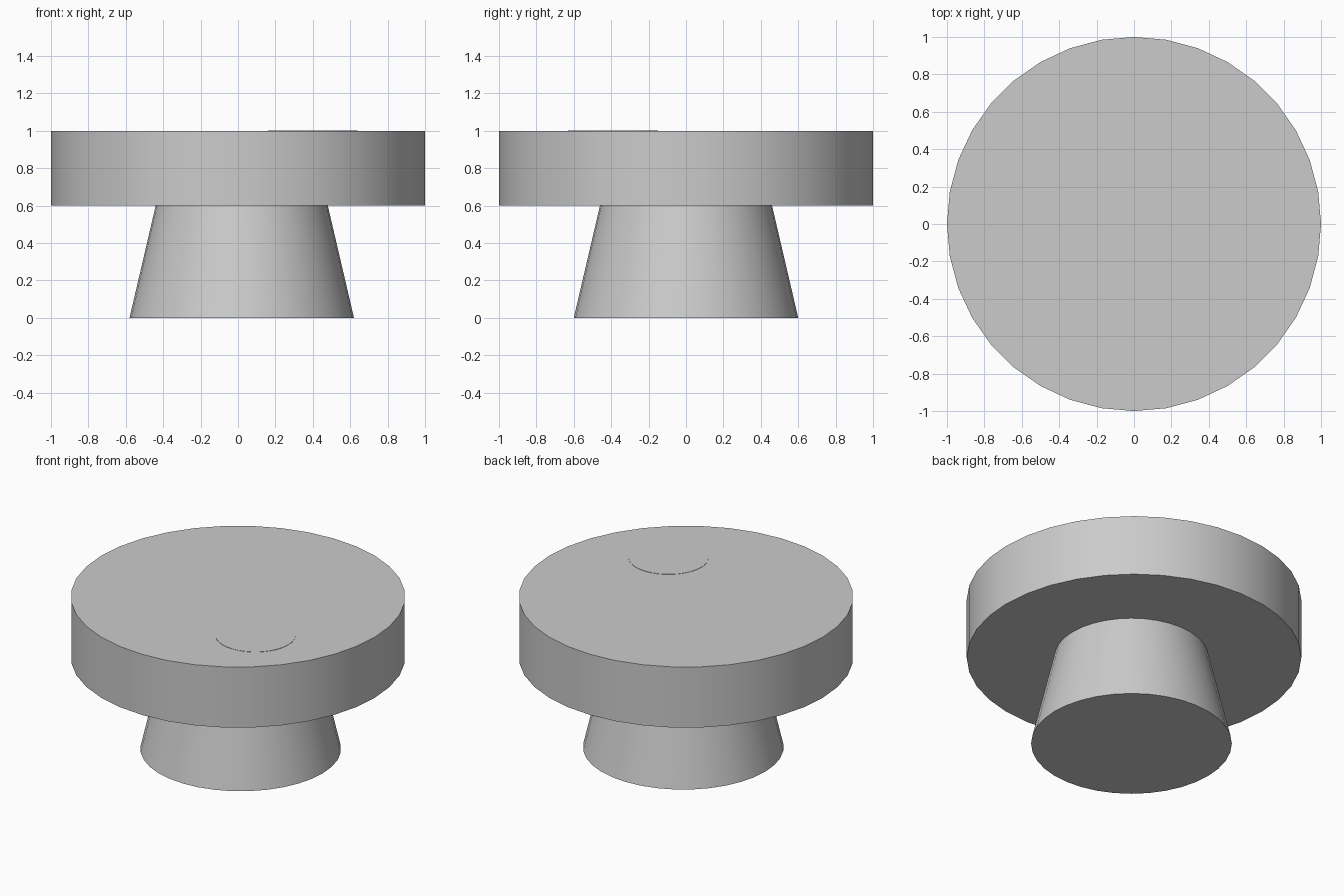
import bpy
import math

cube = bpy.data.objects.get("Cube")
if cube:
    bpy.data.objects.remove(cube, do_unlink=True)

# Single plain grey finish
grey = bpy.data.materials.new("plain grey")
grey.use_nodes = True
colour = (0.6, 0.6, 0.6, 1.0)
grey.diffuse_color = colour
grey.node_tree.nodes["Principled BSDF"].inputs["Base Color"].default_value = colour


def round_part(name, x, y, bottom, top, r_bottom, r_top):
    """Upright round solid between two heights, smooth with sharp rims."""
    bpy.ops.mesh.primitive_cone_add(
        vertices=36, radius1=r_bottom, radius2=r_top, depth=top - bottom,
        location=(x, y, (bottom + top) / 2))
    part = bpy.context.object
    part.name = name
    part.data.materials.append(grey)
    bpy.ops.object.shade_smooth_by_angle(angle=math.radians(30))
    return part


# Tapered foot, slightly off centre
round_part("tapered_base", 0.02, 0, 0, 0.6, 0.6, 0.46)

# Wide thick disc on top
round_part("top_disc", 0, 0, 0.6, 1.0, 1.0, 1.0)

# Nearly flush round inlay on the upper face
round_part("top_inlay", 0.4, -0.39, 0.995, 1.002, 0.24, 0.24)
